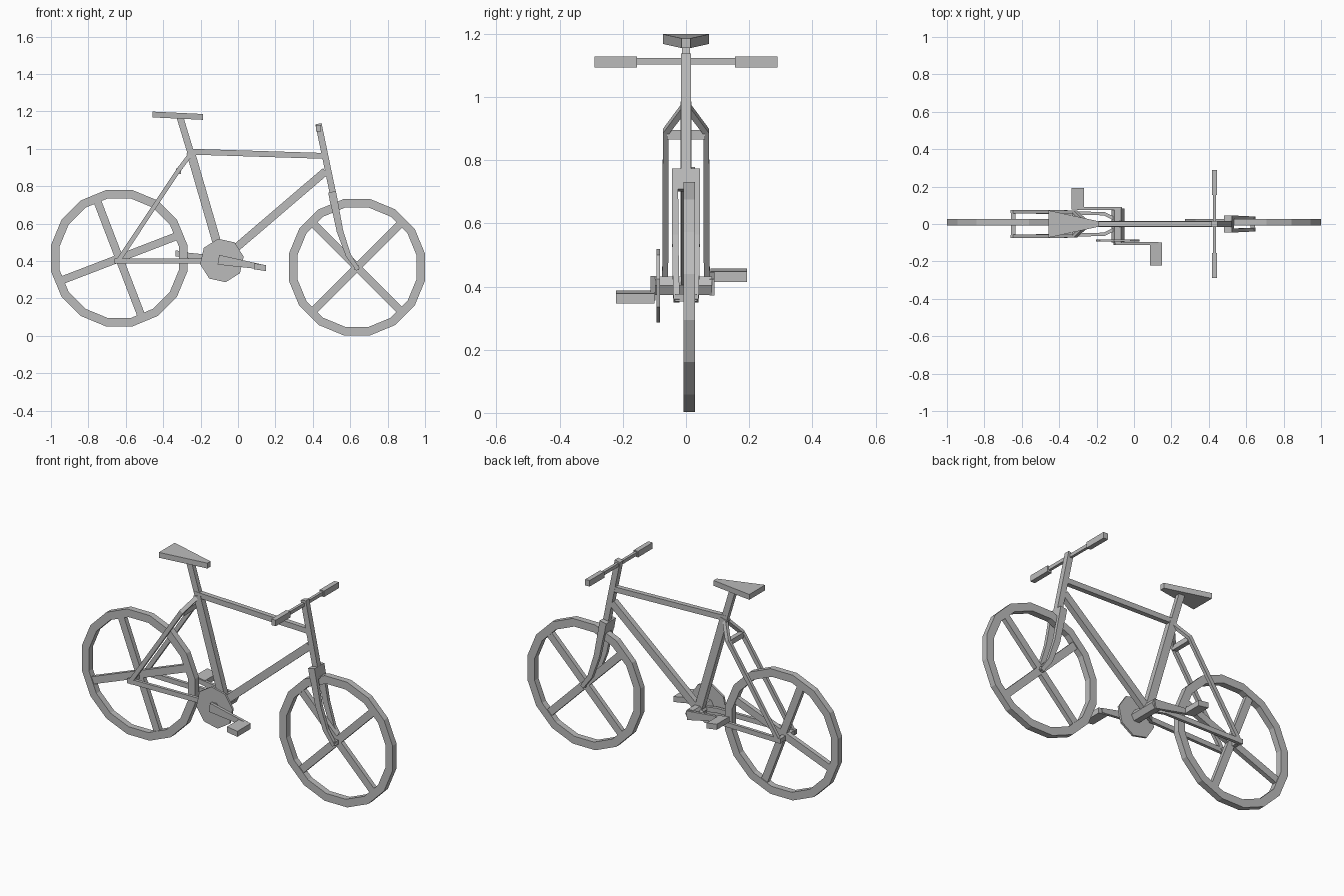
import bpy, bmesh
from math import sin, cos, pi, radians
from mathutils import Vector

if "Cube" in bpy.data.objects:
    bpy.data.objects.remove(bpy.data.objects["Cube"])

grey = bpy.data.materials.new("matte grey")
grey.use_nodes = True
grey.diffuse_color = (0.5, 0.5, 0.5, 1)
grey.node_tree.nodes["Principled BSDF"].inputs["Base Color"].default_value = (0.5, 0.5, 0.5, 1)


def finish(name, bm):
    bmesh.ops.recalc_face_normals(bm, faces=bm.faces)
    mesh = bpy.data.meshes.new(name)
    bm.to_mesh(mesh)
    bm.free()
    mesh.materials.append(grey)
    obj = bpy.data.objects.new(name, mesh)
    bpy.context.collection.objects.link(obj)
    return obj


def loft(name, rings, closed=False):
    """Skin a list of equal rings of points, capped unless closed."""
    bm = bmesh.new()
    rows = [[bm.verts.new(p) for p in ring] for ring in rings]
    n = len(rows[0])
    pairs = list(zip(rows, rows[1:])) + ([(rows[-1], rows[0])] if closed else [])
    for a, b in pairs:
        for i in range(n):
            j = (i + 1) % n
            bm.faces.new((a[i], a[j], b[j], b[i]))
    if not closed:
        bm.faces.new(rows[0])
        bm.faces.new(rows[-1])
    return finish(name, bm)


def bar(name, points, height, depth, taper=1.0):
    """Rectangular bar along a path; depth runs sideways, height in the plane."""
    pts = [Vector(p) for p in points]
    rings = []
    for i, p in enumerate(pts):
        t = Vector()
        if i:
            t += (p - pts[i - 1]).normalized()
        if i < len(pts) - 1:
            t += (pts[i + 1] - p).normalized()
        t.normalize()
        ref = Vector((0, 1, 0)) if abs(t.y) < 0.9 else Vector((1, 0, 0))
        up = t.cross(ref).normalized()
        side = up.cross(t).normalized()
        k = 1 + (taper - 1) * i / (len(pts) - 1)
        u, s = up * height * k / 2, side * depth / 2
        rings.append([p + u + s, p + u - s, p - u - s, p - u + s])
    return loft(name, rings)


def disc(name, centre, radius, half, sides, turn):
    x, y, z = centre
    rings = [[(x + radius * cos(turn + 2 * pi * i / sides), y + h,
               z + radius * sin(turn + 2 * pi * i / sides)) for i in range(sides)]
             for h in (-half, half)]
    return loft(name, rings)


def wheel(name, x, z, turn, y=0.01):
    # Faceted rim with a rectangular section
    sides, outer, inner, half = 16, 0.371, 0.325, 0.018
    rings = []
    for i in range(sides):
        a = 2 * pi * (i + 0.5) / sides
        rings.append([(x + r * cos(a), y + h, z + r * sin(a)) for r, h in
                      ((outer, -half), (outer, half), (inner, half), (inner, -half))])
    loft(name + "_rim", rings, closed=True)
    # Two crossing bars make four spokes
    for k in range(2):
        a = turn + k * pi / 2
        dx, dz = 0.325 * cos(a), 0.325 * sin(a)
        bar(f"{name}_spoke_bar_{k + 1}", [(x - dx, y, z - dz), (x + dx, y, z + dz)], 0.042, 0.026)


wheel("rear_wheel", -0.635, 0.415, radians(21))
wheel("front_wheel", 0.636, 0.367, radians(45))

# Main frame
bracket = (-0.086, 0, 0.406)
bar("seat_tube", [(-0.253, 0, 0.98), bracket], 0.046, 0.034)
bar("seat_post", [(-0.312, 0, 1.175), (-0.25, 0, 0.97)], 0.036, 0.026)
bar("top_tube", [(-0.27, 0, 0.985), (0.465, 0, 0.962)], 0.031, 0.028)
bar("down_tube", [bracket, (0.468, 0, 0.88)], 0.043, 0.032)
bar("head_tube", [(0.43, 0, 1.134), (0.512, 0, 0.74)], 0.034, 0.032)
bar("front_axle", [(0.636, -0.035, 0.365), (0.636, 0.035, 0.365)], 0.024, 0.024)
bar("rear_axle", [(-0.645, -0.07, 0.4), (-0.645, 0.07, 0.4)], 0.024, 0.024)
bar("fork_crown", [(0.503, 0, 0.77), (0.515, 0, 0.705)], 0.042, 0.09)
bar("stay_bridge", [(-0.318, -0.06, 0.88), (-0.318, 0.06, 0.88)], 0.03, 0.026)

# Fork legs, seat stays and chain stays on both sides
for label, s in (("left", 1), ("right", -1)):
    bar(f"{label}_fork_leg", [(0.503, s * 0.035, 0.77), (0.545, s * 0.034, 0.56),
                              (0.59, s * 0.032, 0.43), (0.642, s * 0.03, 0.355)], 0.042, 0.02, 0.5)
    bar(f"{label}_seat_stay", [(-0.258, s * 0.008, 0.965), (-0.315, s * 0.064, 0.89),
                               (-0.648, s * 0.066, 0.39)], 0.024, 0.019)
    bar(f"{label}_chain_stay", [(-0.66, s * 0.067, 0.4), (-0.16, s * 0.055, 0.4),
                                (-0.09, s * 0.02, 0.404)], 0.028, 0.018)
    # Bar grips
    bar(f"{label}_grip", [(0.431, s * 0.155, 1.111), (0.431, s * 0.29, 1.111)], 0.035, 0.028)

bar("handlebar", [(0.431, -0.16, 1.113), (0.431, 0.16, 1.113)], 0.02, 0.016)

# Drive: axle, chainring, cranks and pedals
disc("bottom_bracket", (-0.086, -0.008, 0.403), 0.034, 0.09, 6, 0)
disc("chainring", (-0.086, -0.088, 0.403), 0.118, 0.006, 8, radians(10))
bar("right_crank", [(-0.105, -0.105, 0.407), (0.13, -0.105, 0.368)], 0.052, 0.016, 0.5)
bar("left_crank", [(-0.067, 0.082, 0.398), (-0.30, 0.082, 0.435)], 0.052, 0.016, 0.5)
for label, x, z, inner, outer in (("right", 0.118, 0.367, -0.1, -0.222),
                                  ("left", -0.3, 0.436, 0.078, 0.193)):
    rings = [[(x - 0.033, y, z - 0.011), (x + 0.033, y, z - 0.021),
              (x + 0.033, y, z + 0.011), (x - 0.033, y, z + 0.021)] for y in (inner, outer)]
    loft(label + "_pedal", rings)

# Saddle: a wedge, wide at the back and tilted down to the nose
loft("saddle", [[(x, -w, z), (x, w, z), (x, w, z - 0.031), (x, -w, z - 0.031)]
                for x, w, z in ((-0.458, 0.073, 1.199), (-0.187, 0.014, 1.186))])
